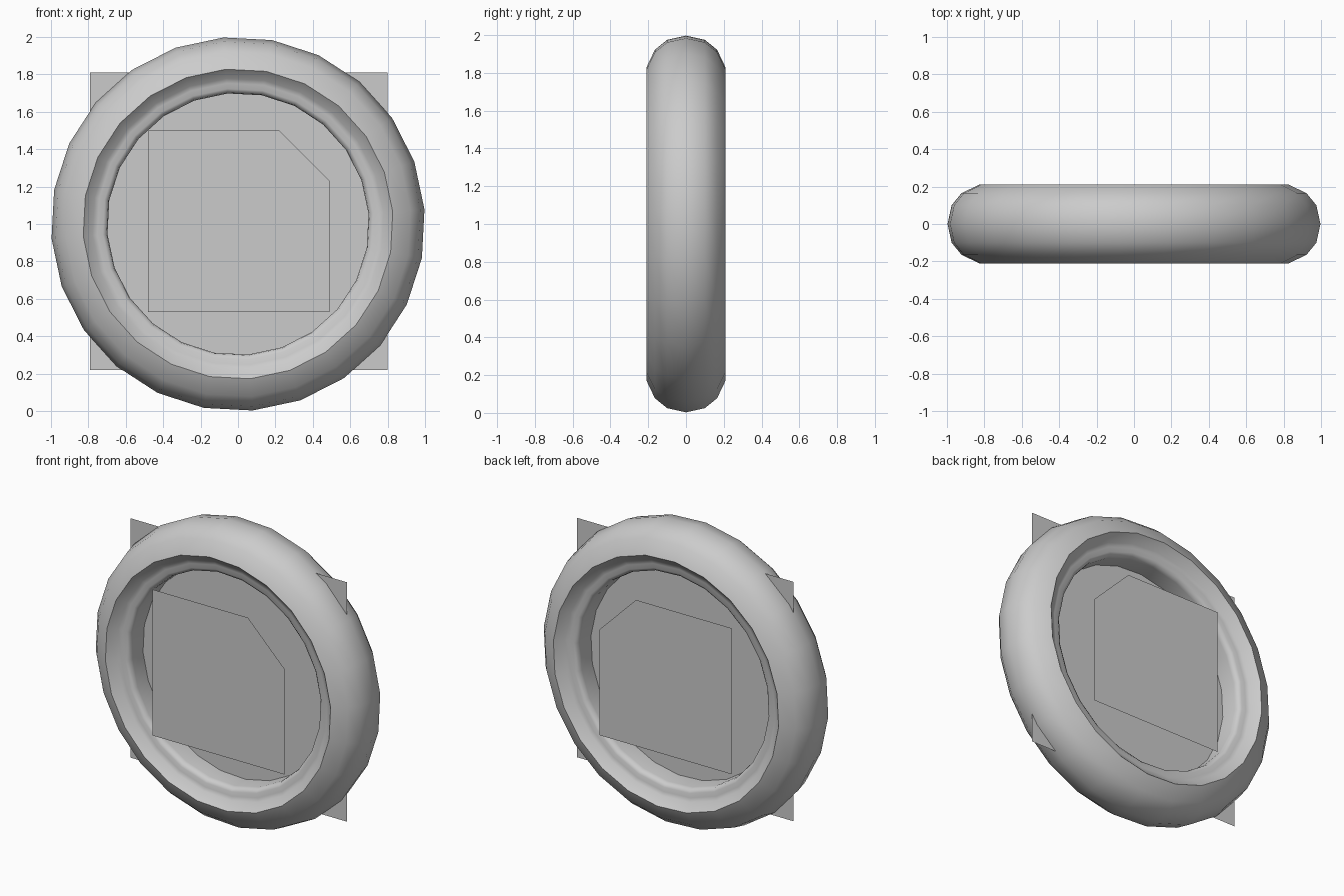
import bpy, bmesh, math

cube = bpy.data.objects.get("Cube")
if cube:
    bpy.data.objects.remove(cube, do_unlink=True)


def make_material(name, value):
    mat = bpy.data.materials.new(name)
    mat.use_nodes = True
    colour = (value, value, value, 1)
    mat.diffuse_color = colour
    mat.node_tree.nodes["Principled BSDF"].inputs["Base Color"].default_value = colour
    return mat


grey = make_material("plain_grey", 0.6)
CENTRE_Z = 1.0


def finish(name, bm):
    mesh = bpy.data.meshes.new(name)
    bm.to_mesh(mesh)
    bm.free()
    obj = bpy.data.objects.new(name, mesh)
    bpy.context.collection.objects.link(obj)
    mesh.materials.append(grey)
    return obj


def lathe(name, profile, sides, turn):
    """Revolve a closed (radius, y) profile around the y axis."""
    bm = bmesh.new()
    rings = []
    for i in range(sides):
        a = turn + math.tau * i / sides
        rings.append([bm.verts.new((r * math.sin(a), y, CENTRE_Z + r * math.cos(a)))
                      for r, y in profile])
    n = len(profile)
    for i in range(sides):
        here, there = rings[i], rings[(i + 1) % sides]
        for j in range(n):
            k = (j + 1) % n
            bm.faces.new((here[j], here[k], there[k], there[j]))
    bmesh.ops.recalc_face_normals(bm, faces=bm.faces)
    return finish(name, bm)


def flat_panel(name, outline, y):
    bm = bmesh.new()
    bm.faces.new([bm.verts.new((x, y, z)) for x, z in outline])
    return finish(name, bm)


# Rounded ring: outer tread, sharp side rim, stepped inner lip
half = [(1.0, 0), (0.978, 0.1), (0.925, 0.165), (0.83, 0.21),
        (0.78, 0.16), (0.755, 0.15), (0.725, 0.15), (0.705, 0.135), (0.70, 0.11)]
profile = half + [(r, -y) for r, y in reversed(half[1:])]
ring = lathe("ring", profile, 24, math.radians(10.5))
bpy.context.view_layer.objects.active = ring
ring.select_set(True)
bpy.ops.object.shade_smooth_by_angle(angle=math.radians(42))
ring.select_set(False)

# Square panel through the middle of the ring
flat_panel("centre_panel", [(-0.79, 0.22), (0.80, 0.22), (0.80, 1.81), (-0.79, 1.81)], 0.0)

# Clipped-corner panels level with each side rim
clipped = [(-0.48, 0.53), (0.49, 0.53), (0.49, 1.23), (0.22, 1.50), (-0.48, 1.50)]
flat_panel("front_panel", clipped, -0.21)
flat_panel("back_panel", list(reversed(clipped)), 0.21)
